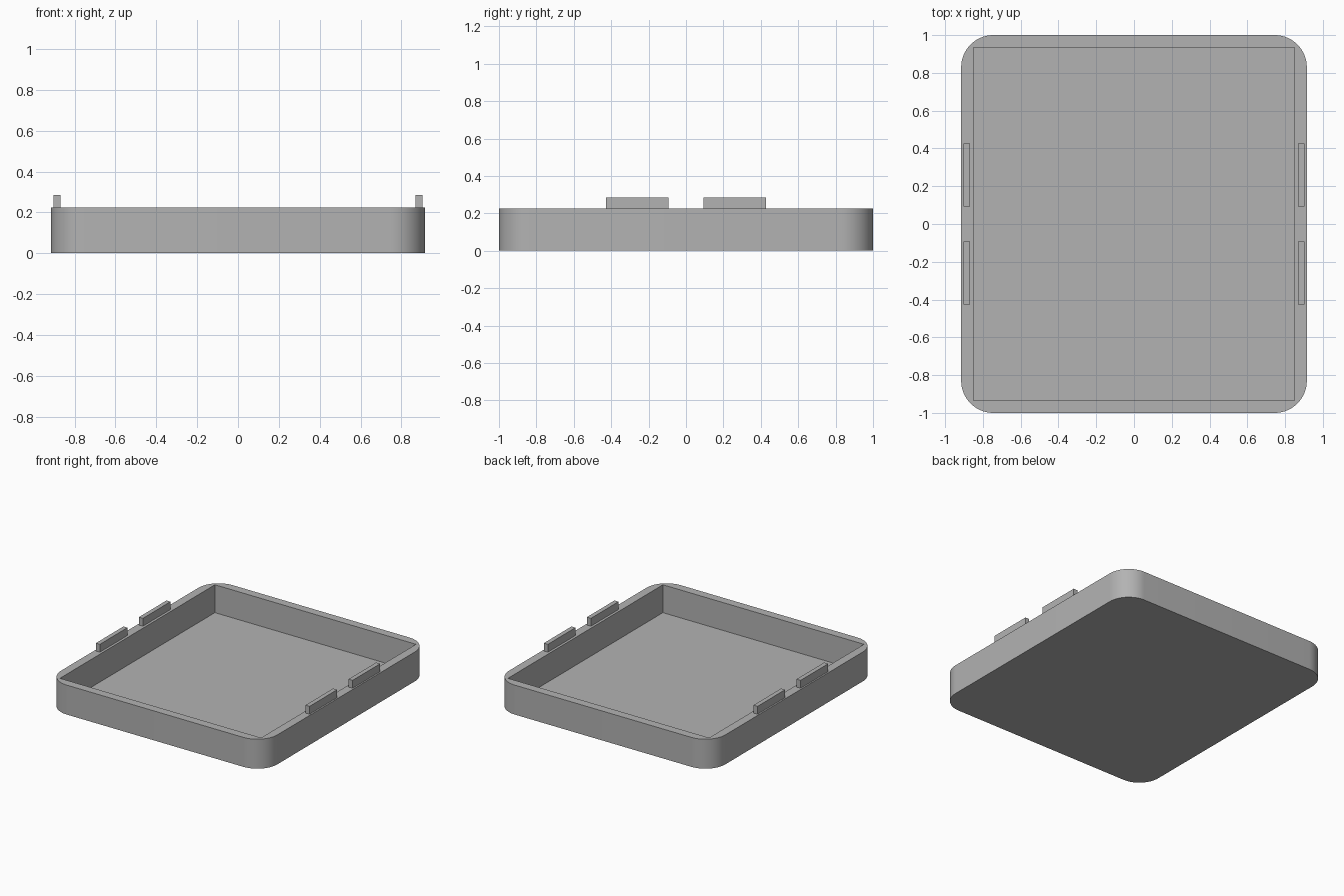
import bpy
import bmesh

HALF_X, HALF_Y, HEIGHT = 0.915, 1.0, 0.225
WALL, FLOOR, CORNER = 0.065, 0.012, 0.17

cube = bpy.data.objects.get("Cube")
if cube:
    bpy.data.objects.remove(cube, do_unlink=True)

grey = bpy.data.materials.new("plain grey")
grey.use_nodes = True
colour = (0.45, 0.45, 0.45, 1)
grey.diffuse_color = colour
grey.node_tree.nodes["Principled BSDF"].inputs["Base Color"].default_value = colour


def block(name, low, high, radius=0):
    """Box between two corners, with optional rounded upright edges."""
    bm = bmesh.new()
    bmesh.ops.create_cube(bm, size=1)
    for v in bm.verts:
        v.co = [b if c > 0 else a for a, b, c in zip(low, high, v.co)]
    if radius:
        upright = [e for e in bm.edges
                   if abs(e.verts[0].co.z - e.verts[1].co.z) > 0.01]
        bmesh.ops.bevel(bm, geom=upright, offset=radius, segments=16,
                        profile=0.5, affect='EDGES')
    mesh = bpy.data.meshes.new(name)
    bm.to_mesh(mesh)
    bm.free()
    mesh.materials.append(grey)
    obj = bpy.data.objects.new(name, mesh)
    bpy.context.collection.objects.link(obj)
    return obj


def activate(obj):
    bpy.ops.object.select_all(action='DESELECT')
    obj.select_set(True)
    bpy.context.view_layer.objects.active = obj


# Shallow tray with rounded outside corners
tray = block("tray", (-HALF_X, -HALF_Y, 0), (HALF_X, HALF_Y, HEIGHT), CORNER)

# Square-cornered cavity
inner_x, inner_y = HALF_X - WALL, HALF_Y - WALL
cavity = block("cavity_cutter", (-inner_x, -inner_y, FLOOR),
               (inner_x, inner_y, HEIGHT + 0.2))
cavity.hide_render = True
cut = tray.modifiers.new("cavity", 'BOOLEAN')
cut.operation = 'DIFFERENCE'
cut.solver = 'EXACT'
cut.object = cavity
activate(tray)
bpy.ops.object.modifier_apply(modifier=cut.name)
bpy.data.objects.remove(cavity, do_unlink=True)
bpy.ops.object.shade_smooth_by_angle(angle=0.6)

# Two upright tabs on each long rim
for x, side in ((0.886, "left"), (-0.886, "right")):
    for y, end in ((-0.26, "front"), (0.26, "back")):
        block(f"{side}_{end}_tab", (x - 0.017, y - 0.167, HEIGHT - 0.01),
              (x + 0.017, y + 0.167, 0.285))
